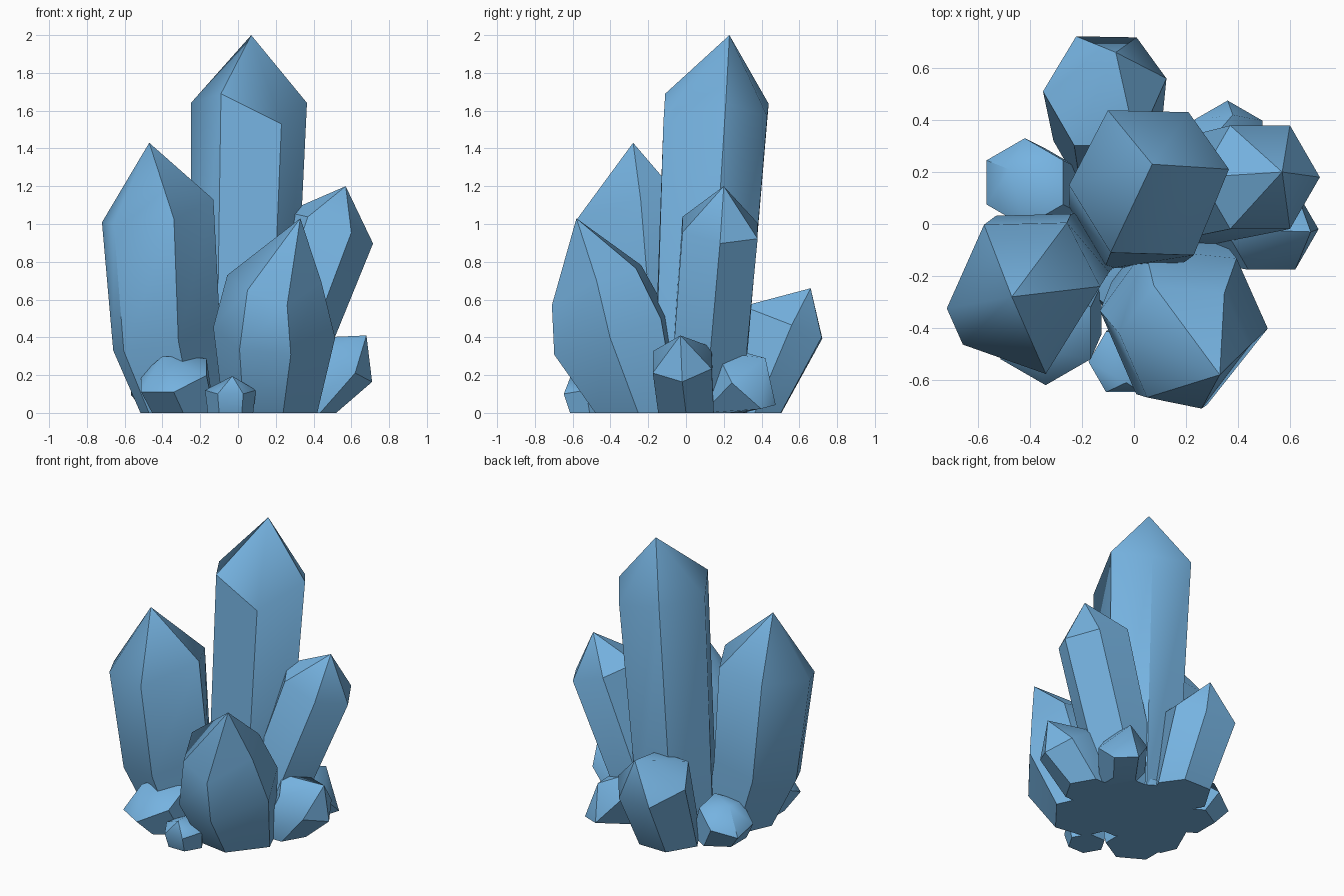
import bpy, bmesh, math

if "Cube" in bpy.data.objects:
    bpy.data.objects.remove(bpy.data.objects["Cube"])

mat = bpy.data.materials.new("crystal blue")
mat.diffuse_color = (0.18, 0.45, 0.75, 1)
mat.use_nodes = True
mat.node_tree.nodes["Principled BSDF"].inputs["Base Color"].default_value = mat.diffuse_color
HEX = (0, 60, 120, 180, 240, 300)
HEX30 = (30, 90, 150, 210, 270, 330)


def crystal(name, base, rings, apex, angles=HEX, corners={}):
    """Flat base (x, y, r), rings (x, y, z, r) square to the lean, pointed tip.
    corners: individually cut corners of the shoulder ring."""
    bm = bmesh.new()
    bx, by, br = base
    sides = len(angles)
    loops = []
    for x, y, z, r in [(bx, by, 0, br)] + rings:
        sx, sy = ((x - bx) / z, (y - by) / z) if z else (0, 0)
        loop = []
        for a in angles:
            dx, dy = r * math.cos(math.radians(a)), r * math.sin(math.radians(a))
            loop.append(bm.verts.new((x + dx, y + dy, max(0, z - sx * dx - sy * dy))))
        loops.append(loop)
    for i, co in corners.items():
        loops[-1][i].co = co
    tip = bm.verts.new(apex)
    bm.faces.new(loops[0][::-1])
    for i in range(sides):
        j = (i + 1) % sides
        for lo, hi in zip(loops, loops[1:]):
            bm.faces.new((lo[i], lo[j], hi[j], hi[i]))
        bm.faces.new((loops[-1][i], loops[-1][j], tip))
    bmesh.ops.recalc_face_normals(bm, faces=bm.faces)
    me = bpy.data.meshes.new(name)
    bm.to_mesh(me)
    bm.free()
    me.materials.append(mat)
    ob = bpy.data.objects.new(name, me)
    bpy.context.collection.objects.link(ob)
    bpy.context.view_layer.objects.active = ob
    ob.select_set(True)
    bpy.ops.object.shade_smooth_by_angle(angle=math.radians(42))
    ob.select_set(False)


# large crystals
crystal("tall_crystal", (0.02, 0.06, 0.27), [(0.05, 0.155, 1.65, 0.32)], (0.07, 0.23, 2.0),
        (10, 62, 118, 180, 240, 303),
        {1: (0.21, 0.43, 1.57), 3: (-0.25, 0.15, 1.64), 4: (-0.09, -0.11, 1.69),
         5: (0.23, -0.12, 1.53)})
crystal("left_crystal", (-0.29, -0.16, 0.23),
        [(-0.38, -0.21, 0.40, 0.285), (-0.41, -0.27, 1.05, 0.315)], (-0.47, -0.28, 1.43),
        (5, 61, 122, 190, 218, 283), {0: (-0.13, -0.24, 1.13)})
crystal("right_crystal", (0.13, 0.10, 0.22), [(0.485, 0.18, 0.98, 0.23)], (0.57, 0.20, 1.2))
crystal("front_crystal", (0.17, -0.24, 0.25),
        [(0.19, -0.385, 0.42, 0.325), (0.19, -0.46, 0.71, 0.25)], (0.33, -0.58, 1.03),
        (357, 51, 117, 171, 236, 286), {5: (0.26, -0.71, 0.57)})
crystal("back_crystal", (-0.10, 0.32, 0.21), [(-0.11, 0.51, 0.48, 0.24)], (-0.07, 0.66, 0.66),
        (12, 60, 118, 180, 240, 300))

# small crystals around the foot
crystal("small_right_crystal", (0.35, 0.0, 0.17), [(0.53, -0.02, 0.28, 0.18)], (0.68, -0.03, 0.41))
crystal("small_front_left_crystal", (-0.29, -0.33, 0.19), [(-0.34, -0.42, 0.2, 0.2)],
        (-0.40, -0.48, 0.30), HEX30)
crystal("small_front_crystal", (-0.04, -0.51, 0.12), [(-0.04, -0.53, 0.12, 0.135)],
        (-0.03, -0.61, 0.195))
crystal("small_left_crystal", (-0.34, 0.12, 0.17), [(-0.42, 0.16, 0.18, 0.17)],
        (-0.48, 0.21, 0.28), HEX30)
crystal("small_back_right_crystal", (0.24, 0.16, 0.14), [(0.36, 0.32, 0.18, 0.155)],
        (0.38, 0.42, 0.29), HEX30)

# low core that closes the underside between the crystals
crystal("base_core", (0, 0, 0.34), [(0, 0, 0.05, 0.33)], (0, 0, 0.15), tuple(range(0, 360, 36)))
